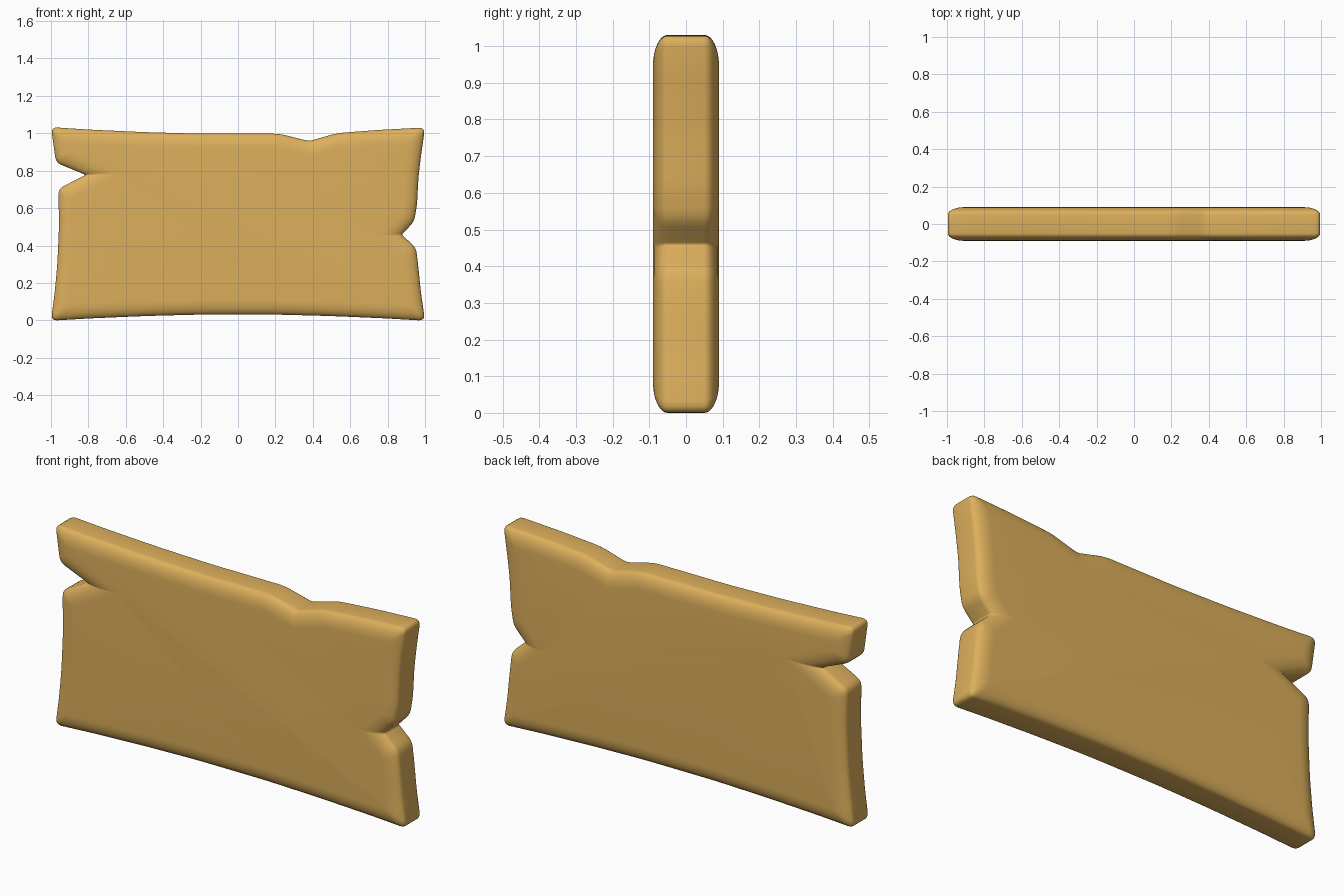
import bpy, bmesh, math
from mathutils import Vector

if "Cube" in bpy.data.objects:
    bpy.data.objects.remove(bpy.data.objects["Cube"])

HALF, ROUND_IN, ROUND_Y, STEPS = 0.09, 0.08, 0.04, 9

# Board outline seen from the front, counter-clockwise: (x, z, corner softness)
bottom = [(-1, 0.0, .035), (-.8, .012, .05), (-.5, .025, .08), (-.2, .033, .08),
          (.2, .033, .08), (.5, .025, .08), (.8, .012, .05), (1, 0.0, .035)]
right = [(.978, .15, .03), (.965, .28, .03), (.952, .39, .03), (.875, .46, .01),
         (.942, .53, .03), (.957, .62, .03), (.965, .77, .03), (.978, .88, .03)]
top = [(1, 1.033, .035), (.75, 1.02, .05), (.53, 1.003, .04), (.38, .96, .025),
       (.22, 1.0, .04), (-.2, 1.0, .08), (-.5, 1.008, .08), (-.8, 1.022, .05),
       (-1, 1.035, .035)]
left = [(-.973, .845, .03), (-.815, .78, .01), (-.96, .705, .03), (-.957, .5, .05),
        (-.966, .3, .05), (-.98, .15, .04)]
outline = bottom + right + top + left


def inset(points, d):
    """Mitred inward offset of the outline, corners softened less further in."""
    pts = [Vector(p[:2]) for p in points]
    n = len(pts)
    moved = []
    for i in range(n):
        a = (pts[i] - pts[i - 1]).normalized()
        b = (pts[(i + 1) % n] - pts[i]).normalized()
        na, nb = Vector((-a.y, a.x)), Vector((-b.y, b.x))
        moved.append(pts[i] + (na + nb) * d / (1 + na.dot(nb)))
    ring = []
    for i in range(n):
        p, before, after = moved[i], moved[i - 1], moved[(i + 1) % n]
        soft = points[i][2] * (1 - 0.6 * d / ROUND_IN)
        e0, e1 = before - p, after - p
        s = p + e0.normalized() * min(soft, e0.length * .4)
        e = p + e1.normalized() * min(soft, e1.length * .4)
        for k in range(5):
            t = k / 4
            ring.append(s * (1 - t) ** 2 + p * 2 * t * (1 - t) + e * t * t)
    return ring


# Rounded edge section: (inset, y) from the front face to the back face
section = []
for k in range(STEPS):
    a = math.pi / 2 * k / (STEPS - 1)
    section.append((ROUND_IN * (1 - math.sin(a)), -(HALF - ROUND_Y) - ROUND_Y * math.cos(a)))
section += [(d, -y) for d, y in reversed(section)]

# Plank: stacked outline rings joined by quads and capped
bm = bmesh.new()
rings = [[bm.verts.new((p.x, y, p.y)) for p in inset(outline, d)] for d, y in section]
for r0, r1 in zip(rings, rings[1:]):
    m = len(r0)
    for i in range(m):
        j = (i + 1) % m
        bm.faces.new((r0[i], r0[j], r1[j], r1[i]))
bm.faces.new(rings[0])
bm.faces.new(rings[-1][::-1])
bmesh.ops.recalc_face_normals(bm, faces=bm.faces)
low = min(v.co.z for v in bm.verts)
bmesh.ops.translate(bm, verts=bm.verts, vec=(0, 0, -low))
for f in bm.faces:
    f.smooth = True
mesh = bpy.data.meshes.new("sign_board")
bm.to_mesh(mesh)
bm.free()

wood = bpy.data.materials.new("golden_wood")
wood.diffuse_color = (0.72, 0.43, 0.107, 1)
wood.use_nodes = True
wood.node_tree.nodes["Principled BSDF"].inputs["Base Color"].default_value = wood.diffuse_color
mesh.materials.append(wood)
board = bpy.data.objects.new("sign_board", mesh)
bpy.context.collection.objects.link(board)
